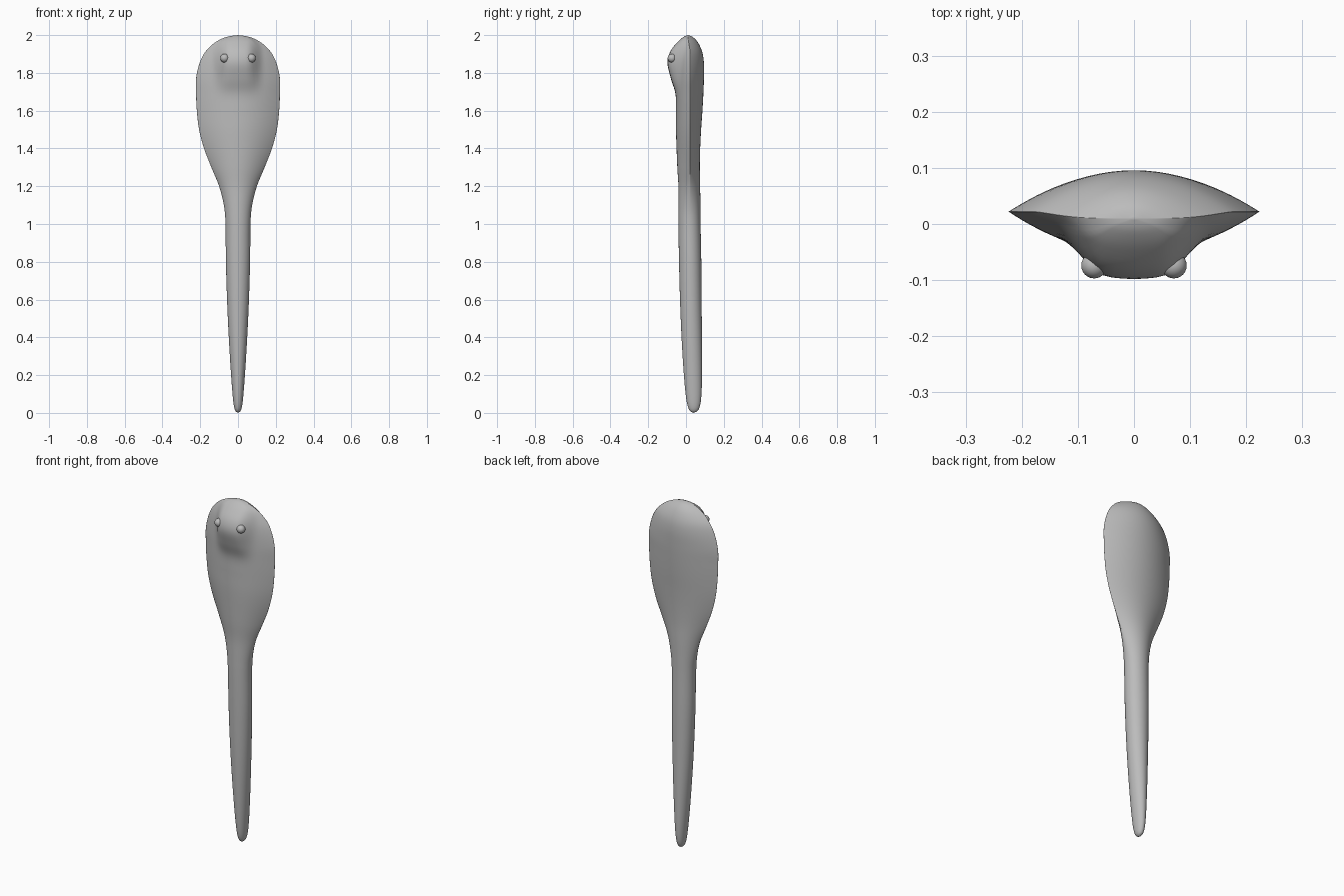
import bpy, bmesh, math
from mathutils import Vector

cube = bpy.data.objects.get("Cube")
if cube:
    bpy.data.objects.remove(cube, do_unlink=True)


def make_material(name, rgb):
    mat = bpy.data.materials.new(name)
    mat.use_nodes = True
    colour = (*rgb, 1.0)
    mat.diffuse_color = colour
    mat.node_tree.nodes["Principled BSDF"].inputs["Base Color"].default_value = colour
    return mat


grey = make_material("plain_grey", (0.5, 0.5, 0.5))


def smoothstep(low, high, value):
    t = min(max((value - low) / (high - low), 0), 1)
    return t * t * (3 - 2 * t)


def finish(bm, name):
    bmesh.ops.recalc_face_normals(bm, faces=bm.faces)
    mesh = bpy.data.meshes.new(name)
    bm.to_mesh(mesh)
    bm.free()
    mesh.materials.append(grey)
    mesh.polygons.foreach_set("use_smooth", [True] * len(mesh.polygons))
    obj = bpy.data.objects.new(name, mesh)
    bpy.context.collection.objects.link(obj)
    return obj


# Body stations: height, half width, front y, back y, head bump depth
STATIONS = [
    (0, 0, .04, .04, 0),
    (.02, .018, .015, .068, 0),
    (.1, .029, -.002, .082, 0),
    (.3, .043, -.018, .085, 0),
    (.55, .056, -.03, .083, 0),
    (.8, .064, -.037, .081, 0),
    (1, .066, -.04, .077, 0),
    (1.1, .075, -.04, .076, 0),
    (1.2, .1, -.04, .075, 0),
    (1.3, .141, -.046, .073, 0),
    (1.4, .18, -.05, .075, 0),
    (1.5, .206, -.053, .08, 0),
    (1.6, .218, -.053, .087, 0),
    (1.69, .222, -.053, .092, .003),
    (1.77, .222, -.052, .095, .028),
    (1.85, .204, -.05, .095, .048),
    (1.91, .174, -.042, .086, .043),
    (1.96, .123, -.022, .064, .026),
    (1.99, .062, -.005, .036, .009),
    (2, 0, .01, .01, 0),
]


def spline(points, steps):
    """Catmull-Rom curve through every station."""
    rows = [Vector(p) for p in points]
    last = len(rows) - 1
    for i in range(last):
        a, b, c, d = (rows[min(max(i + k, 0), last)] for k in (-1, 0, 1, 2))
        for s in range(steps):
            t = s / steps
            yield (b * 2 + (c - a) * t + (a * 2 - b * 5 + c * 4 - d) * t ** 2
                   + (b * 3 - a - c * 3 + d) * t ** 3) / 2
    yield rows[last]


def section(row, sides):
    """Round in the tail, a thin-edged lens in the hood, with a raised face."""
    z, width, front, back, bump = row
    hood = smoothstep(1.02, 1.4, z)
    tip = smoothstep(1.9, 2, z)
    rim = (front + back) / 2 * (1 - hood) + hood * (.022 - .012 * tip)
    for k in range(sides):
        angle = math.tau * k / sides
        x = width * math.cos(angle)
        bulge = abs(math.sin(angle)) ** (1 + hood)
        if angle < math.pi:
            y = rim + (back - rim) * bulge
        else:
            face = 1 - smoothstep(.05, .135, abs(x))
            y = rim + (front - rim) * bulge - bump * face * min(1, bulge * 2)
        yield x, y, z


# Body, hood and head as one lofted skin
bm = bmesh.new()
SIDES = 64
rows = list(spline(STATIONS, 5))
bottom = bm.verts.new((0, rows[0][2], rows[0][0]))
top = bm.verts.new((0, rows[-1][2], rows[-1][0]))
rings = [[bm.verts.new(p) for p in section(r, SIDES)] for r in rows[1:-1]]
for k in range(SIDES):
    n = (k + 1) % SIDES
    bm.faces.new((bottom, rings[0][n], rings[0][k]))
    bm.faces.new((top, rings[-1][k], rings[-1][n]))
    for low, high in zip(rings, rings[1:]):
        bm.faces.new((low[k], low[n], high[n], high[k]))
finish(bm, "body")

# Pair of small round eyes
for side, name in ((1, "left_eye"), (-1, "right_eye")):
    bm = bmesh.new()
    bmesh.ops.create_uvsphere(bm, u_segments=24, v_segments=16, radius=.023)
    eye = finish(bm, name)
    eye.location = (side * .071, -.074, 1.878)
